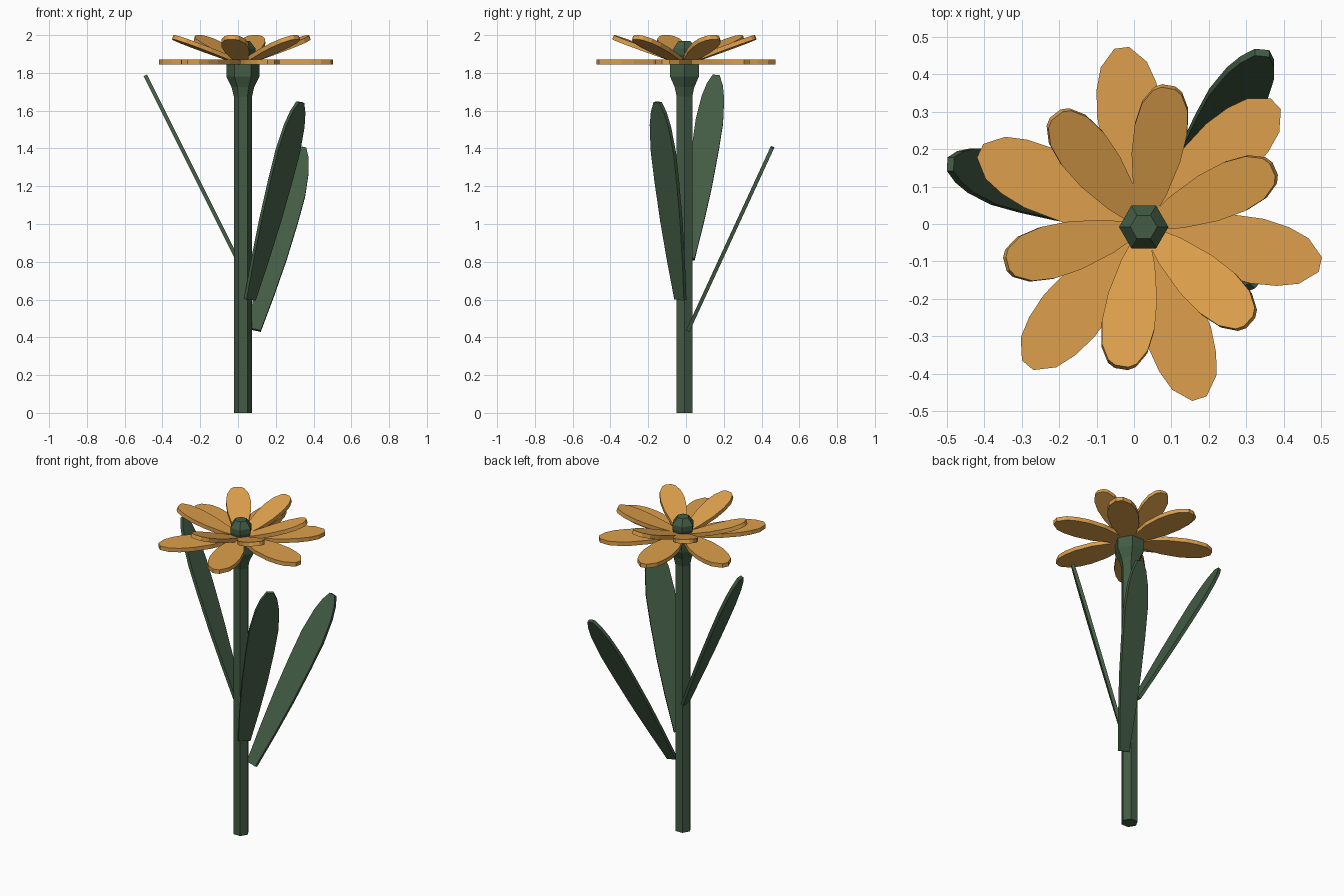
import bpy, bmesh, math
from mathutils import Vector, Matrix

if "Cube" in bpy.data.objects:
    bpy.data.objects.remove(bpy.data.objects["Cube"])


def material(name, color):
    m = bpy.data.materials.new(name)
    m.diffuse_color = (*color, 1)
    m.use_nodes = True
    m.node_tree.nodes["Principled BSDF"].inputs["Base Color"].default_value = m.diffuse_color
    return m


ORANGE = material("petal_orange", (0.73, 0.352, 0.072))
GREEN = material("leaf_green", (0.056, 0.108, 0.059))
CX, CY = 0.026, -0.008          # stem axis


def finish(name, bm, mat):
    bmesh.ops.recalc_face_normals(bm, faces=bm.faces)
    mesh = bpy.data.meshes.new(name)
    bm.to_mesh(mesh)
    bm.free()
    mesh.materials.append(mat)
    ob = bpy.data.objects.new(name, mesh)
    bpy.context.collection.objects.link(ob)
    return ob


def lathe(name, profile, mat, sides=6):
    """Six-sided solid from (radius, z) rings."""
    bm = bmesh.new()
    rings = [[bm.verts.new((CX + r * math.cos(math.tau * i / sides),
                            CY + r * math.sin(math.tau * i / sides), z))
              for i in range(sides)] for r, z in profile]
    for a, b in zip(rings, rings[1:]):
        for i in range(sides):
            j = (i + 1) % sides
            bm.faces.new((a[i], a[j], b[j], b[i]))
    bm.faces.new(rings[0][::-1])
    bm.faces.new(rings[-1])
    return finish(name, bm, mat)


def blade(name, outline, thick, matrix, mat):
    """Thin plate: mirrored (length, half width) outline, extruded down."""
    pts = [(u, -w) for u, w in outline] + [(u, w) for u, w in reversed(outline)]
    bm = bmesh.new()
    face = bm.faces.new([bm.verts.new((u, v, 0)) for u, v in pts])
    ext = bmesh.ops.extrude_face_region(bm, geom=[face], use_keep_orig=True)
    verts = [g for g in ext["geom"] if isinstance(g, bmesh.types.BMVert)]
    bmesh.ops.translate(bm, verts=verts, vec=(0, 0, -thick))
    bm.transform(matrix)
    return finish(name, bm, mat)


# Stem, flared cup under the flower, and faceted flower centre
lathe("stem", [(0.048, 0), (0.048, 1.69)], GREEN)
lathe("flower_cup", [(0.048, 1.675), (0.06, 1.725), (0.088, 1.78), (0.088, 1.846)], GREEN)
lathe("flower_center", [(0.05, 1.84), (0.066, 1.90), (0.066, 1.93), (0.036, 1.97)], GREEN)

# Flat outer petals
OUTER = [(0.03, 0.02), (0.1, 0.05), (0.2, 0.08), (0.31, 0.088),
         (0.38, 0.08), (0.437, 0.062), (0.482, 0.02)]
for i, deg in enumerate((-12, -72, -130, 155, 97, 43)):
    m = Matrix.Translation((CX, CY, 1.87)) @ Matrix.Rotation(math.radians(deg), 4, 'Z')
    blade(f"outer_petal_{i + 1}", OUTER, 0.025, m, ORANGE)

# Raised inner petals
INNER = [(0.03, 0.02), (0.1, 0.045), (0.2, 0.066), (0.28, 0.071),
         (0.345, 0.062), (0.388, 0.038), (0.4, 0.018)]
for i, deg in enumerate((80, 24, -42, -99, 195, 128)):
    m = (Matrix.Translation((CX, CY, 1.863)) @ Matrix.Rotation(math.radians(deg), 4, 'Z')
         @ Matrix.Rotation(math.radians(-20), 4, 'Y'))
    blade(f"inner_petal_{i + 1}", INNER, 0.024, m, ORANGE)

# Long leaves: base, tip, direction across the blade, half width
LEAF = [(0, 0.42), (0.2, 0.68), (0.4, 0.88), (0.6, 0.98),
        (0.75, 1), (0.88, 0.82), (0.95, 0.58), (1, 0.25)]
LEAVES = [
    ("left_leaf", (-0.005, 0.015, 0.815), (-0.49, 0.16, 1.785), (0, 1, 0), 0.073),
    ("front_leaf", (0.063, -0.03, 0.6), (0.33, -0.15, 1.645), (1, 1, 0), 0.084),
    ("back_leaf", (0.088, 0.012, 0.44), (0.342, 0.457, 1.405), (1, 0, 0), 0.079),
]
for name, base, tip, across, half in LEAVES:
    base, tip = Vector(base), Vector(tip)
    axis = tip - base
    length = axis.length
    axis.normalize()
    w = Vector(across)
    w = (w - axis * w.dot(axis)).normalized()
    n = axis.cross(w)
    m = Matrix((axis, w, n)).transposed().to_4x4()
    m.translation = base + n * 0.01
    blade(name, [(u * length, v * half) for u, v in LEAF], 0.02, m, GREEN)
